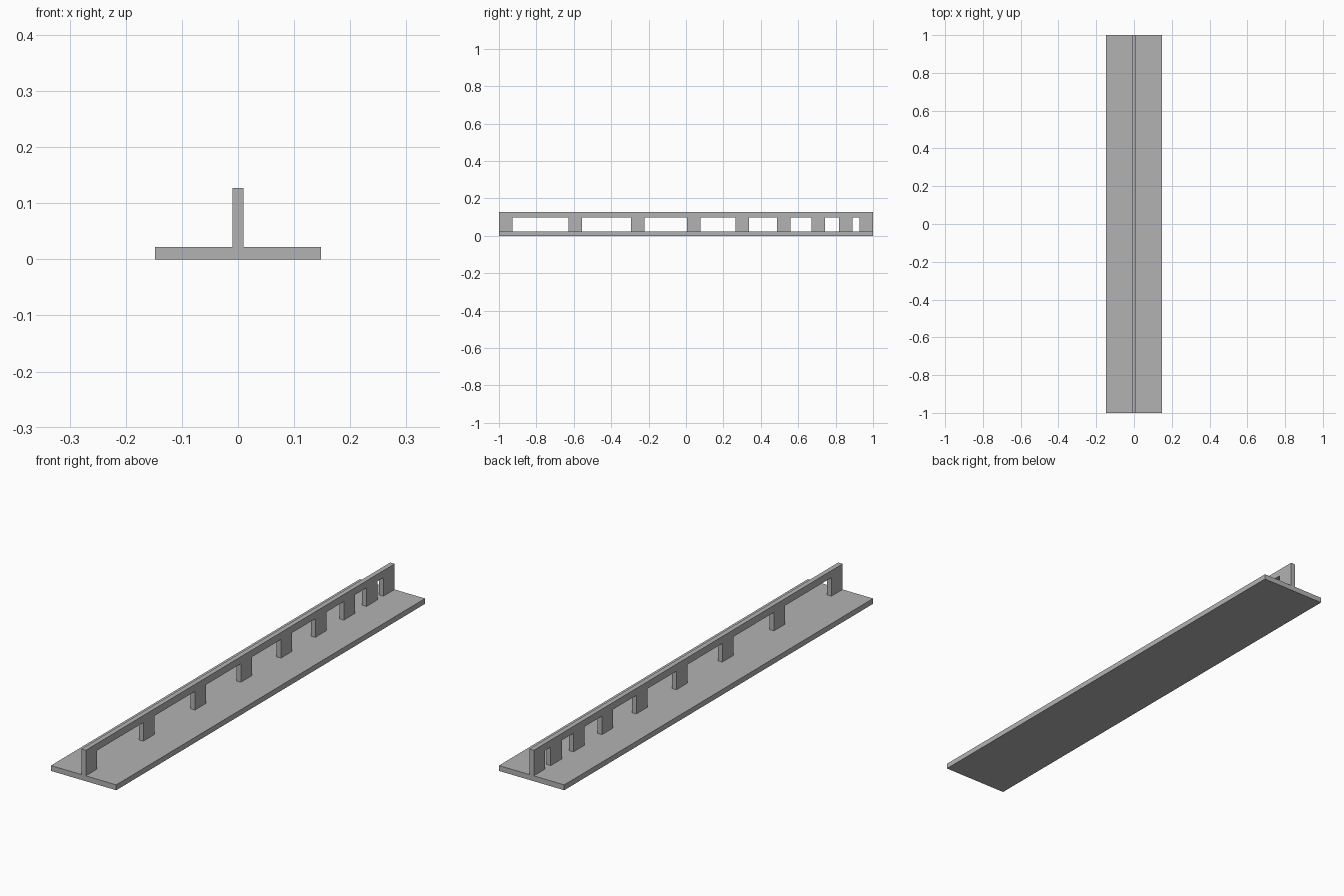
import bpy
import bmesh
from mathutils import Vector

LENGTH, HALF_WIDTH = 2.0, 0.148
BASE_TOP, BAR_BOTTOM, TOP = 0.022, 0.098, 0.127
WEB_THICKNESS = 0.02
OPENINGS, STEP = 8, 0.0375   # each opening is one step narrower than the last

default = bpy.data.objects.get("Cube")
if default:
    bpy.data.objects.remove(default, do_unlink=True)

grey = bpy.data.materials.new("plain grey")
grey.use_nodes = True
colour = (0.45, 0.45, 0.45, 1)
grey.diffuse_color = colour
grey.node_tree.nodes["Principled BSDF"].inputs["Base Color"].default_value = colour


def extrude_profile(name, points, direction):
    """Extrude a closed outline along a vector into a solid object."""
    bm = bmesh.new()
    face = bm.faces.new([bm.verts.new(p) for p in points])
    result = bmesh.ops.extrude_face_region(bm, geom=[face], use_keep_orig=True)
    moved = [v for v in result["geom"] if isinstance(v, bmesh.types.BMVert)]
    bmesh.ops.translate(bm, verts=moved, vec=Vector(direction))
    bmesh.ops.recalc_face_normals(bm, faces=bm.faces)
    mesh = bpy.data.meshes.new(name)
    bm.to_mesh(mesh)
    bm.free()
    mesh.materials.append(grey)
    obj = bpy.data.objects.new(name, mesh)
    bpy.context.collection.objects.link(obj)
    return obj


# Flat base plate
end = LENGTH / 2
extrude_profile("base_plate", [(-HALF_WIDTH, -end, 0), (HALF_WIDTH, -end, 0),
                               (HALF_WIDTH, end, 0), (-HALF_WIDTH, end, 0)],
                (0, 0, BASE_TOP))

# Upright web: a top bar on equal posts, with openings that shrink to the back
widths = [STEP * n for n in range(OPENINGS, 0, -1)]
post = (LENGTH - sum(widths)) / (OPENINGS + 1)
outline = [(-end, TOP), (-end, BASE_TOP)]
y = -end + post
for width in widths:
    outline += [(y, BASE_TOP), (y, BAR_BOTTOM),
                (y + width, BAR_BOTTOM), (y + width, BASE_TOP)]
    y += width + post
outline += [(end, BASE_TOP), (end, TOP)]
extrude_profile("upright_web", [(-WEB_THICKNESS / 2, py, pz) for py, pz in outline],
                (WEB_THICKNESS, 0, 0))
